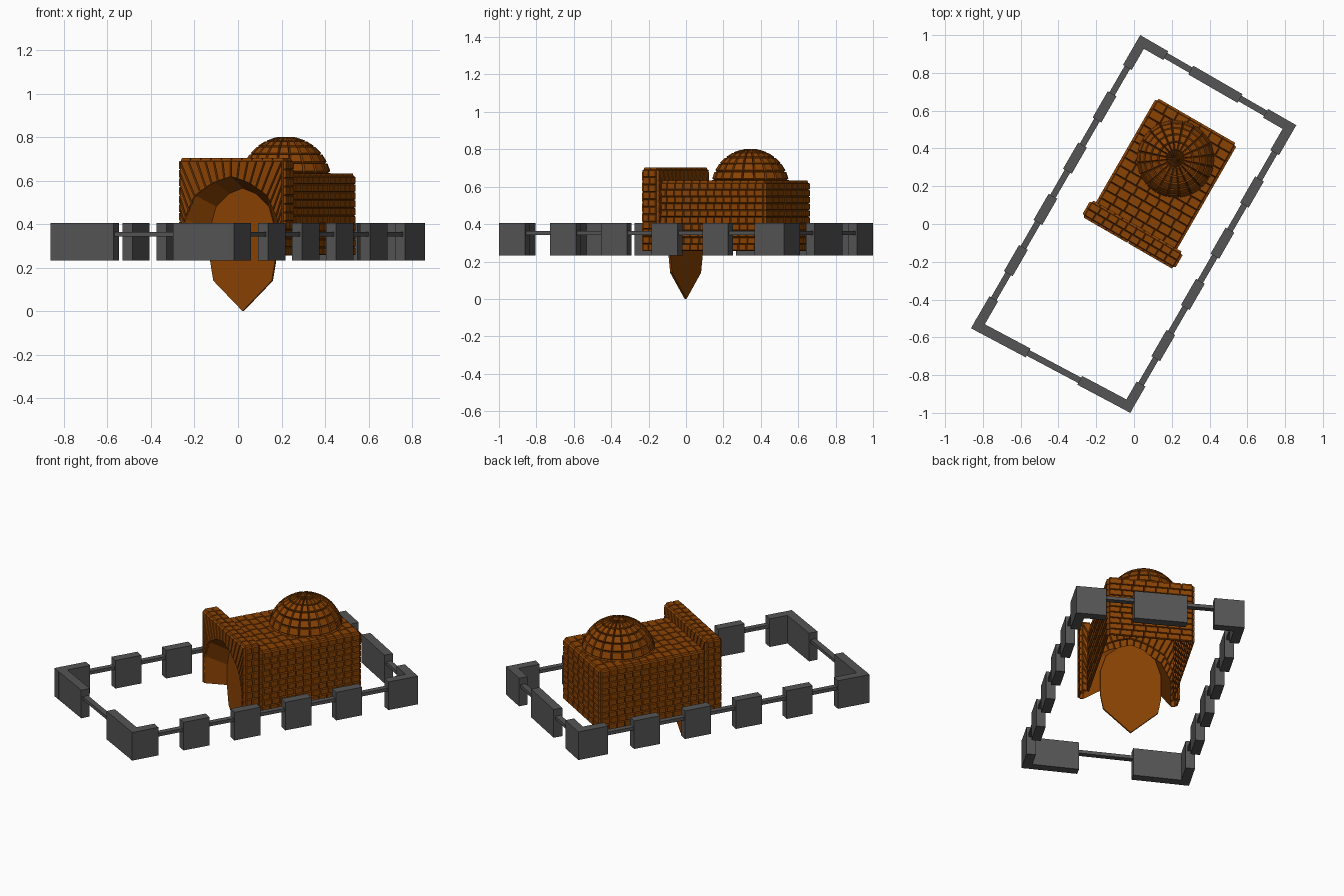
import bpy, bmesh, math
from mathutils import Vector

if "Cube" in bpy.data.objects:
    bpy.data.objects.remove(bpy.data.objects["Cube"])

ROT = Vector((math.cos(math.radians(30)), -math.sin(math.radians(30))))
DEPTH = 0.012    # how far bricks stand out of the grooves
GROOVE = 0.0035  # half width of a groove


def P(u, v, z):
    """Local building axes (u = width, v = depth) to world."""
    return Vector((u * ROT.x - v * ROT.y, u * ROT.y + v * ROT.x, z))


def material(name, rgb):
    m = bpy.data.materials.new(name)
    m.diffuse_color = (*rgb, 1)
    m.use_nodes = True
    m.node_tree.nodes["Principled BSDF"].inputs["Base Color"].default_value = m.diffuse_color
    return m


BRICK = material("brick brown", (0.258, 0.056, 0.001))
GREY = material("fence grey", (0.09, 0.09, 0.09))


def finish(name, bm, *mats):
    me = bpy.data.meshes.new(name)
    bm.to_mesh(me)
    bm.free()
    for m in mats:
        me.materials.append(m)
    ob = bpy.data.objects.new(name, me)
    bpy.context.collection.objects.link(ob)
    return ob


def tiles(name, polys):
    """Turn each polygon (local coordinates) into a raised brick with steep sides."""
    bm = bmesh.new()
    for poly in polys:
        bm.faces.new([bm.verts.new(P(*c)) for c in poly])
    bm.normal_update()
    bmesh.ops.inset_individual(bm, faces=bm.faces[:], thickness=GROOVE,
                               depth=DEPTH, use_even_offset=True)
    return finish(name, bm, BRICK)


def wall(o, a, b, na, nb):
    """Slightly staggered brick courses on the rectangle o, a, b."""
    o, a, b = Vector(o), Vector(a), Vector(b)
    out = []
    for j in range(nb):
        s = 0.08 if j % 2 else -0.08
        cuts = [0] + [(i + s) / na for i in range(1, na)] + [1]
        for s0, s1 in zip(cuts, cuts[1:]):
            t0, t1 = j / nb, (j + 1) / nb
            out.append([o + a * s0 + b * t0, o + a * s1 + b * t0,
                        o + a * s1 + b * t1, o + a * s0 + b * t1])
    return out


def box_walls(lo, hi, nx, ny, nz, skip=""):
    lo, hi = Vector(lo) + Vector((DEPTH,) * 3), Vector(hi) - Vector((DEPTH,) * 3)
    (x0, y0, z0), (x1, y1, z1) = lo, hi
    w, d, h = hi - lo
    faces = {
        "F": ((x0, y0, z0), (w, 0, 0), (0, 0, h), nx, nz),
        "R": ((x1, y0, z0), (0, d, 0), (0, 0, h), ny, nz),
        "B": ((x1, y1, z0), (-w, 0, 0), (0, 0, h), nx, nz),
        "L": ((x0, y1, z0), (0, -d, 0), (0, 0, h), ny, nz),
        "T": ((x0, y0, z1), (w, 0, 0), (0, d, 0), nx, ny),
        "D": ((x0, y1, z0), (w, 0, 0), (0, -d, 0), nx, ny),
    }
    return [q for k, f in faces.items() if k not in skip for q in wall(*f)]


# Main hall, open underneath and towards the portal
CU = 0.0185
tiles("hall", box_walls((-0.232, -0.03, 0.245), (0.264, 0.640, 0.632), 7, 13, 10, skip="FD"))

# Dome
R, SEG, RINGS = 0.212 - DEPTH, 20, 7


def dome_pt(i, j):
    a, e = math.tau * i / SEG, math.pi / 2 * j / RINGS
    return (CU + R * math.cos(a) * math.cos(e), 0.408 + R * math.sin(a) * math.cos(e),
            0.592 + R * math.sin(e))


dome = []
for i in range(SEG):
    for j in range(RINGS):
        q = [dome_pt(i, j), dome_pt(i + 1, j), dome_pt(i + 1, j + 1), dome_pt(i, j + 1)]
        dome.append(q if j < RINGS - 1 else q[:3])
tiles("dome", dome)


# Portal: half profiles run from the foot of the leg up to the point of the arch
def resample(pts, n):
    pts = [Vector(p) for p in pts]
    lens = [(b - a).length for a, b in zip(pts, pts[1:])]
    out = []
    for k in range(n + 1):
        d = sum(lens) * k / n
        for a, b, l in zip(pts, pts[1:], lens):
            if d <= l + 1e-6:
                out.append(a.lerp(b, d / l))
                break
            d -= l
    return out


def mirrored(half):
    return [(CU - a + 0.003, z) for a, z in half] + \
           [(CU + a + 0.003, z) for a, z in half[-2::-1]]


HALF, FOOT, TOP, V0, V1 = 0.284, 0.255, 0.703, -0.104, 0.0
ARCH = [(0.245, FOOT), (0.245, 0.42), (0.19, 0.53), (0.09, 0.59), (0, 0.616)]
INNER = [(0.172, FOOT), (0.172, 0.38), (0.14, 0.48), (0.07, 0.54), (0, 0.565)]
LEG, LINTEL = 8, 6
h = HALF - DEPTH
frame = mirrored([(h, FOOT + (TOP - DEPTH - FOOT) * k / LEG) for k in range(LEG)] +
                 [(h * (1 - k / LINTEL), TOP - DEPTH) for k in range(LINTEL + 1)])
arch = mirrored(resample(ARCH, LEG + LINTEL))
fan = []
for k in range(len(arch) - 1):
    ring = [frame[k], frame[k + 1], arch[k + 1], arch[k]]
    fan.append([(u, V0 + DEPTH, z) for u, z in reversed(ring)])
    fan.append([(u, V1 - DEPTH, z) for u, z in ring])
# make the front fan face outwards (-v) and the back fan +v
for q in fan:
    a, b, c = (Vector(p) for p in q[:3])
    front = q[0][1] < (V0 + V1) / 2
    if ((b - a).cross(c - a).y < 0) != front:
        q.reverse()
cu = CU + 0.003
shell = box_walls((cu - HALF, V0, FOOT - DEPTH), (cu + HALF, V1, TOP), 10, 2, 11, skip="FBD")
tiles("portal", fan + shell)

# Faceted niche between the arch and the door panel
bm = bmesh.new()
outer, inner = mirrored(ARCH), mirrored(INNER)
a = [bm.verts.new(P(u, V0 + DEPTH, z)) for u, z in outer]
b = [bm.verts.new(P(u, 0.008, z)) for u, z in inner]
for k in range(len(a) - 1):
    bm.faces.new((a[k], a[k + 1], b[k + 1], b[k]))
finish("niche", bm, BRICK)

# Door panel, pointed at the top and hanging to a point at the bottom
bm = bmesh.new()
half = [(0, 0.0), (0.155, 0.14), (0.172, 0.23)] + INNER[1:]
loop = mirrored(half)[:-1]
face = bm.faces.new([bm.verts.new(P(u, 0.004, z)) for u, z in loop])
ext = bmesh.ops.extrude_face_region(bm, geom=[face])
bmesh.ops.translate(bm, vec=P(0, 0.012, 0),
                    verts=[g for g in ext["geom"] if isinstance(g, bmesh.types.BMVert)])
bmesh.ops.recalc_face_normals(bm, faces=bm.faces[:])
finish("door_panel", bm, BRICK)


# Fence
def bar(bm, p, q, thick, z0, z1):
    p, q = Vector(p), Vector(q)
    d = (q - p).normalized()
    n = Vector((-d.y, d.x)) * thick / 2
    base = [p - n, q - n, q + n, p + n]
    lo = [bm.verts.new(P(c.x, c.y, z0)) for c in base]
    hi = [bm.verts.new(P(c.x, c.y, z1)) for c in base]
    bm.faces.new(lo[::-1])
    bm.faces.new(hi)
    for i in range(4):
        j = (i + 1) % 4
        bm.faces.new((lo[i], lo[j], hi[j], hi[i]))


T = 0.053
UL, UR, VB = -0.445, 0.456, 0.856
VFL, VFR = -0.882, -0.850
panels, rails = bmesh.new(), bmesh.new()


def front_v(u):
    return VFL + (VFR - VFL) * (u - UL) / (UR - UL)


# long sides
for u, v_end in ((UL, VFL), (UR, VFR)):
    bar(rails, (u, v_end), (u, VB), 0.033, 0.343, 0.363)
    runs = [(v_end - T / 2, -0.715)] + [(-0.56 + 0.313 * k, -0.40 + 0.313 * k) for k in range(4)]
    for v0, v1 in runs + [(0.70, VB + T / 2)]:
        bar(panels, (u, v0), (u, v1), T, 0.232, 0.405)
# back
bar(rails, (UL, VB), (UR, VB), 0.033, 0.343, 0.363)
for u0, u1 in ((UL - T / 2, -0.30), (-0.147, 0.154), (0.31, UR + T / 2)):
    bar(panels, (u0, VB), (u1, VB), T, 0.232, 0.405)
# front with the gate opening
bar(rails, (UL, VFL), (UR, VFR), 0.033, 0.343, 0.363)
for u0, u1 in ((UL - T / 2, -0.144), (0.165, UR + T / 2)):
    bar(panels, (u0, front_v(u0)), (u1, front_v(u1)), T, 0.232, 0.405)
finish("fence_panels", panels, GREY)
finish("fence_rails", rails, GREY)
